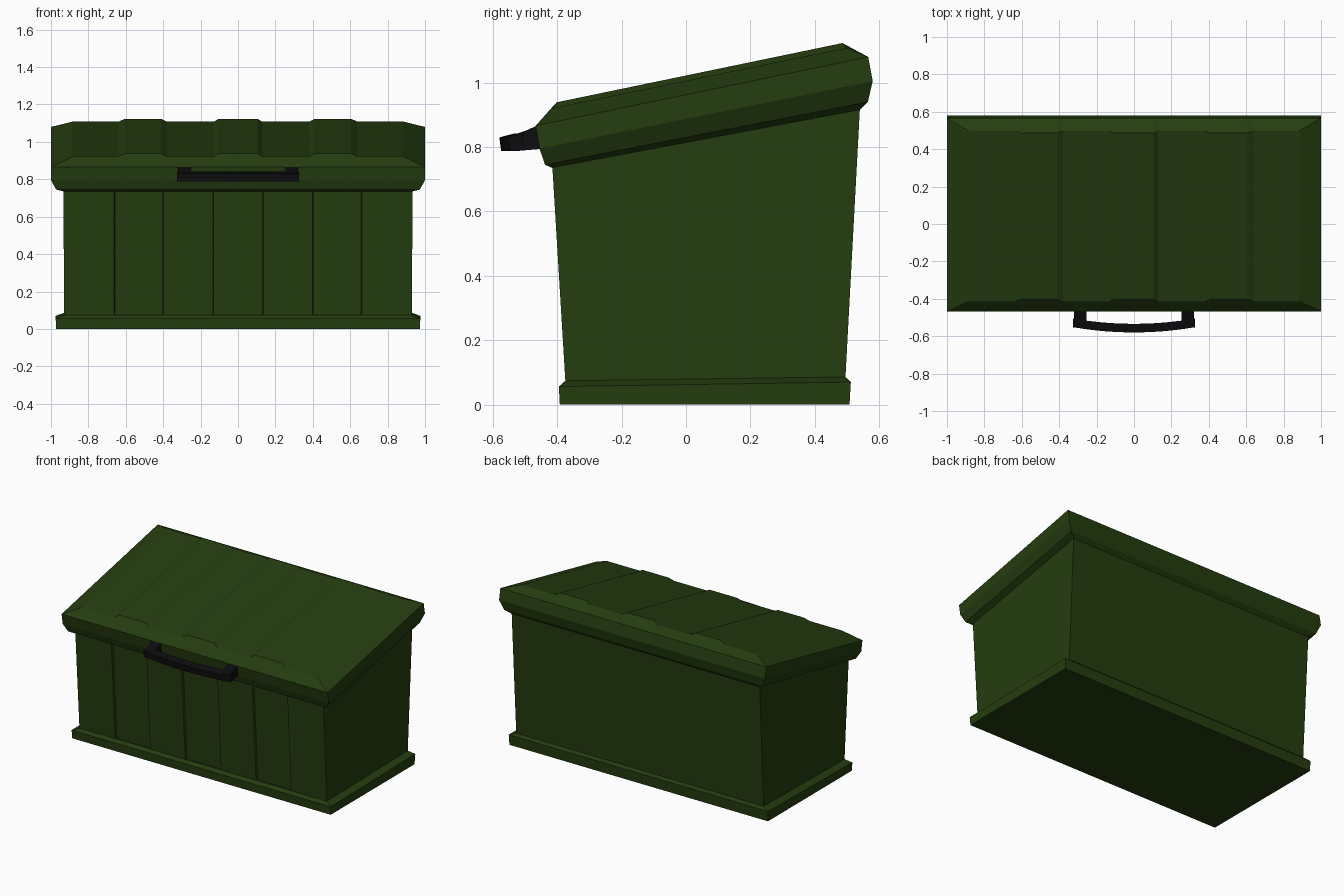
import bpy, bmesh

if "Cube" in bpy.data.objects:
    bpy.data.objects.remove(bpy.data.objects["Cube"])

def material(name, rgb):
    m = bpy.data.materials.new(name)
    m.diffuse_color = (*rgb, 1)
    m.use_nodes = True
    m.node_tree.nodes["Principled BSDF"].inputs["Base Color"].default_value = m.diffuse_color
    return m

GREEN = material("dark green", (0.018, 0.047, 0.005))
BLACK = material("black", (0.004, 0.004, 0.005))

def skin(name, rings, mat):
    """Bridge equal loops; close both ends with ladder quads."""
    bm = bmesh.new()
    loops = [[bm.verts.new(p) for p in r] for r in rings]
    n = len(rings[0])
    for a, b in zip(loops, loops[1:]):
        for i in range(n):
            j = (i + 1) % n
            bm.faces.new((a[i], a[j], b[j], b[i]))
    for r in (loops[0], loops[-1]):
        for i in range(n // 2 - 1):
            bm.faces.new((r[i], r[i + 1], r[n - 2 - i], r[n - 1 - i]))
    bmesh.ops.recalc_face_normals(bm, faces=bm.faces)
    me = bpy.data.meshes.new(name)
    bm.to_mesh(me)
    bm.free()
    me.materials.append(mat)
    ob = bpy.data.objects.new(name, me)
    bpy.context.collection.objects.link(ob)
    return ob

def ring(hx, yf, yb, zf, zb, cols=(), front=None, back=None):
    """Sloped rectangle with extra columns; front/back give (dy, dz) per column."""
    zero = [(0, 0)] * (len(cols) + 2)
    xs = [-hx, *cols, hx]
    f = [(x, yf + d[0], zf + d[1]) for x, d in zip(xs, front or zero)]
    b = [(x, yb + d[0], zb + d[1]) for x, d in zip(xs, back or zero)]
    return f + b[::-1]

def mirrored(half):
    return [-x for x in reversed(half)] + list(half)

# Base plinth
skin("base", [
    ring(0.972, -0.392, 0.508, 0, 0),
    ring(0.975, -0.395, 0.512, 0.056, 0.07),
    ring(0.93, -0.375, 0.495, 0.074, 0.086)], GREEN)

# Tapered body with shallow recessed front panels
cols = mirrored([0.130, 0.135, 0.398, 0.403, 0.657, 0.662])
depth = [0.012 if abs(x) < 0.132 or 0.40 < abs(x) < 0.66 else 0 for x in cols]
rec = [(0, 0)] + [(d, 0) for d in depth] + [(0, 0)]
skin("body", [
    ring(0.93, -0.374, 0.494, 0.06, 0.06, cols, rec),
    ring(0.933, -0.415, 0.54, 0.736, 0.916, cols, rec)], GREEN)

# Sloping lid with three raised ribs
cols = mirrored([0.105, 0.13, 0.38, 0.41, 0.605, 0.64])
up = [abs(x) < 0.11 or 0.40 < abs(x) < 0.62 for x in cols]
front = [(0, 0)] + [(0.012, 0.018) if u else (0, 0) for u in up] + [(0, 0)]
back = [(0, 0)] + [(-0.012, 0.015) if u else (0, 0) for u in up] + [(0, 0)]
skin("lid", [
    ring(0.93, -0.415, 0.54, 0.735, 0.915, cols),
    ring(0.972, -0.438, 0.565, 0.745, 0.94, cols),
    ring(1.0, -0.455, 0.58, 0.795, 1.005, cols),
    ring(1.0, -0.467, 0.566, 0.866, 1.08, cols),
    ring(0.885, -0.414, 0.498, 0.921, 1.108, cols, front, back)], GREEN)

# Bowed handle bar
bar = []
for i in range(9):
    x = -0.325 + 0.65 * i / 8
    y = -0.58 + 0.028 * (x / 0.325) ** 2
    bar.append([(x, y + 0.006, 0.787), (x, y + 0.046, 0.789),
                (x, y + 0.046, 0.842), (x, y, 0.830)])
skin("handle_bar", bar, BLACK)

# Handle arms reaching into the lid
arm = [(-0.545, 0.788), (-0.50, 0.79), (-0.44, 0.795),
       (-0.45, 0.872), (-0.50, 0.85), (-0.545, 0.835)]
for side, s in (("left", -1), ("right", 1)):
    skin("handle_arm_" + side,
         [[(s * x, y, z) for y, z in arm] for x in (0.255, 0.32)], BLACK)
